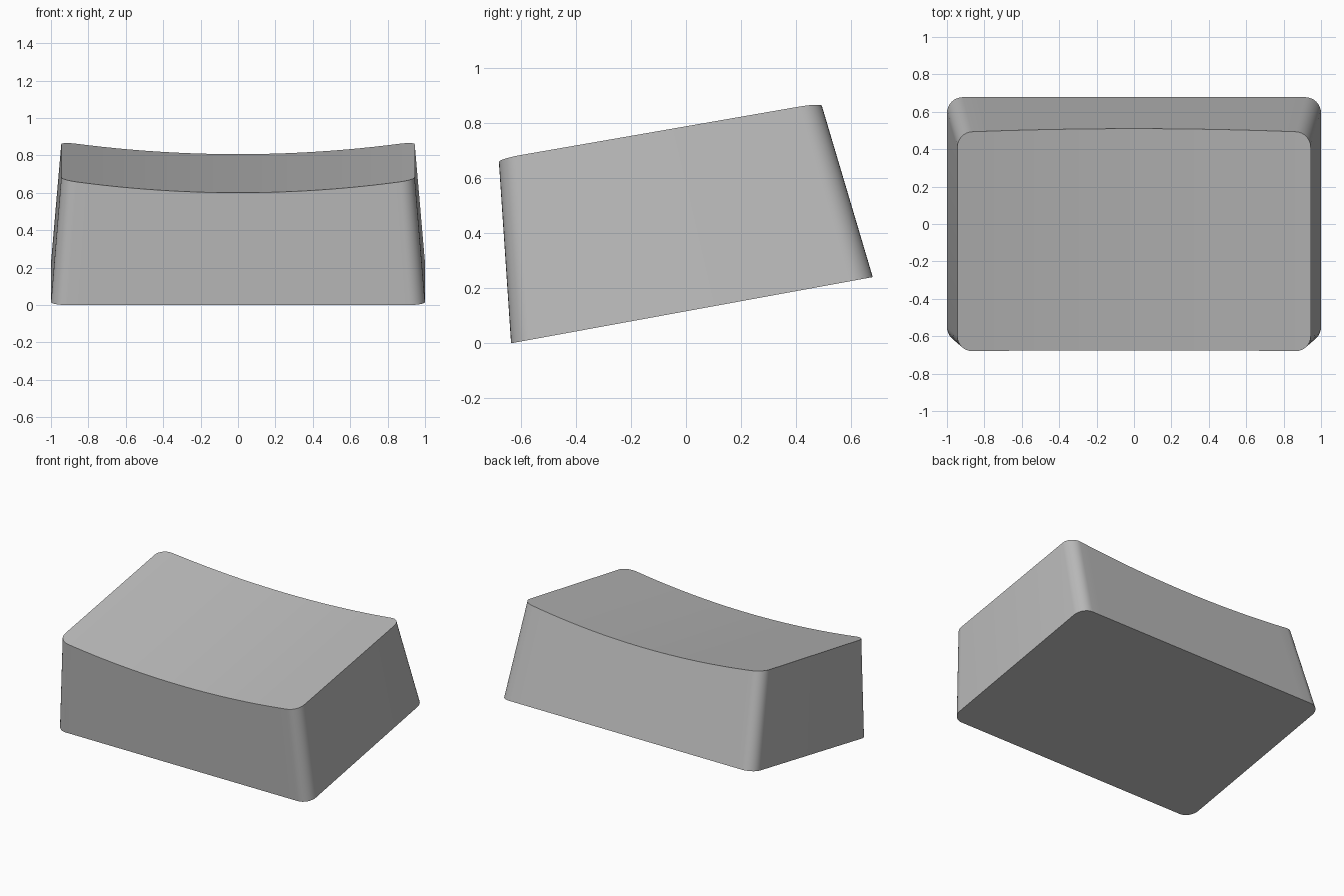
import bpy, bmesh, math
from mathutils import Vector

cube = bpy.data.objects.get("Cube")
if cube:
    bpy.data.objects.remove(cube)

grey = bpy.data.materials.new("mid_grey")
grey.use_nodes = True
colour = (0.5, 0.5, 0.5, 1)
grey.diffuse_color = colour
grey.node_tree.nodes["Principled BSDF"].inputs["Base Color"].default_value = colour

ARC, SPAN = 8, 24


def half_outline(half_x, y_end, radius, side):
    """Points along the front (side -1) or back (side 1) edge, left to right."""
    inner = half_x - radius
    arc = [(inner + radius * math.sin(a), y_end - side * radius * (1 - math.cos(a)))
           for a in (math.pi / 2 * i / ARC for i in range(ARC + 1))]
    straight = [(inner * (2 * i / SPAN - 1), y_end) for i in range(1, SPAN)]
    return [(-x, y) for x, y in reversed(arc)] + straight + arc


def base_z(y):
    return 0.183 * (y + 0.635)


def rim_z(y):
    return 0.672 + 0.174 * (y + 0.665)


def dish_z(x, y):
    return rim_z(y) - 0.07 * (1 - (x / 0.945) ** 2)


def cut_to_dish(low, high):
    """Slide along the sloping wall until it meets the dished top."""
    t = 1.0
    for _ in range(6):
        p = low.lerp(high, t)
        t += (dish_z(p.x, p.y) - p.z) / (high.z - low.z)
    return low.lerp(high, t)


bm = bmesh.new()
edges = []
for side, y_low, y_high in ((-1, -0.635, -0.68), (1, 0.678, 0.49)):
    low = [Vector((x, y, base_z(y))) for x, y in half_outline(1.0, y_low, 0.085, side)]
    high = [Vector((x, y, rim_z(y))) for x, y in half_outline(0.945, y_high, 0.08, side)]
    top = [cut_to_dish(a, b) for a, b in zip(low, high)]
    edges.append(([bm.verts.new(p) for p in low], [bm.verts.new(p) for p in top]))

(front_low, front_top), (back_low, back_top) = edges

# Dished top, built as strips running front to back
for i in range(len(front_top) - 1):
    bm.faces.new((front_top[i], front_top[i + 1], back_top[i + 1], back_top[i]))

# Sloping walls with rounded corners, and the flat underside
ring_low = front_low + back_low[::-1]
ring_top = front_top + back_top[::-1]
for i in range(len(ring_low)):
    j = (i + 1) % len(ring_low)
    bm.faces.new((ring_low[i], ring_low[j], ring_top[j], ring_top[i]))
bm.faces.new(ring_low[::-1])
bmesh.ops.recalc_face_normals(bm, faces=bm.faces)

mesh = bpy.data.meshes.new("keycap")
bm.to_mesh(mesh)
bm.free()
mesh.materials.append(grey)
keycap = bpy.data.objects.new("keycap", mesh)
bpy.context.collection.objects.link(keycap)

bpy.ops.object.select_all(action="DESELECT")
keycap.select_set(True)
bpy.context.view_layer.objects.active = keycap
bpy.ops.object.shade_smooth_by_angle(angle=math.radians(35))
